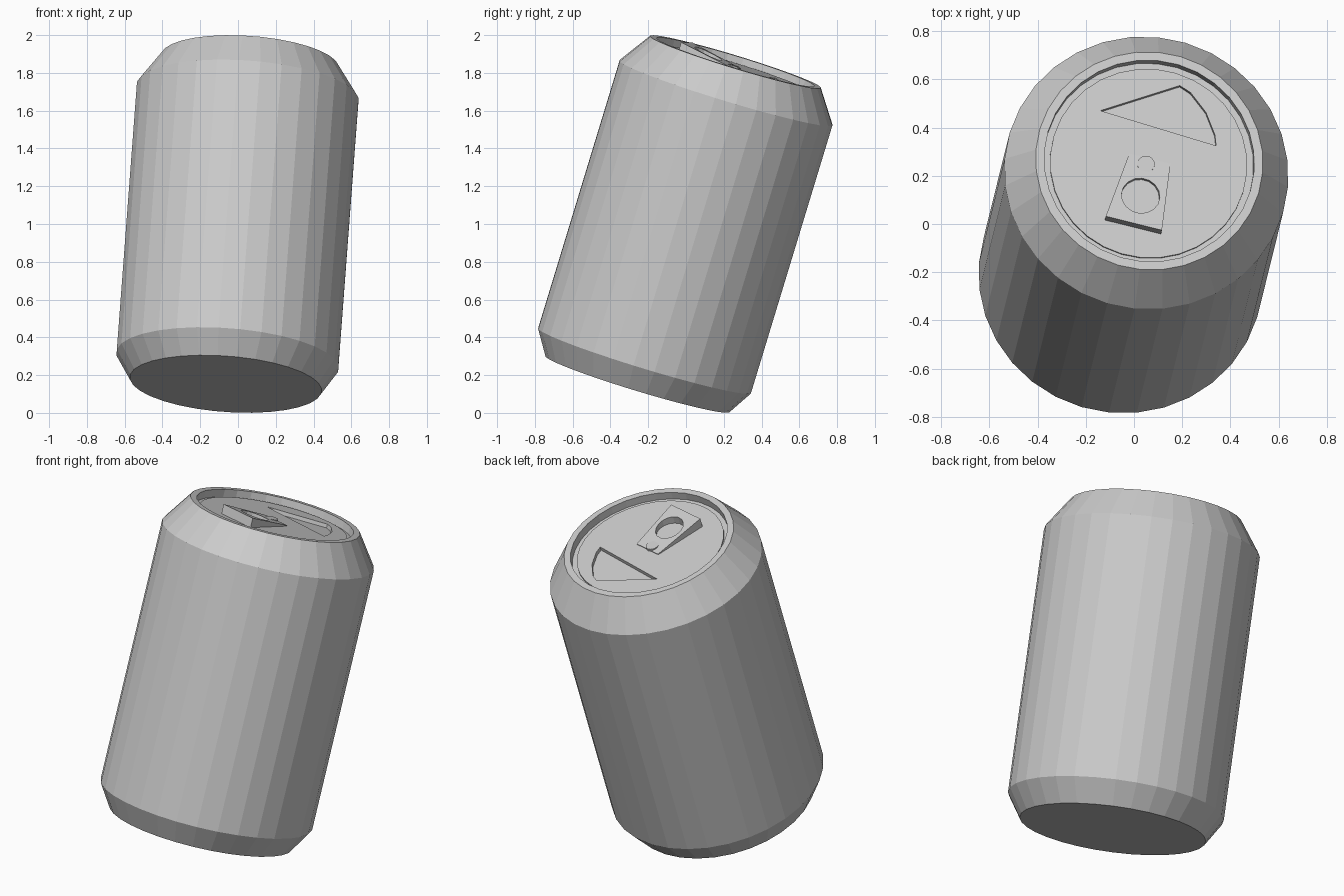
import bpy, bmesh, math
from mathutils import Matrix

cube = bpy.data.objects.get("Cube")
if cube:
    bpy.data.objects.remove(cube)

SIDES = 32
PHASE = math.radians(8.6)
FLOOR, PANEL = 1.742, 1.752

# Leaning frame shared by every part
LEAN = (Matrix.Translation((-0.065, -0.257, 0.153))
        @ Matrix.Rotation(math.radians(-13.9), 4, 'Z')
        @ Matrix.Rotation(math.radians(-17.4), 4, 'X'))

metal = bpy.data.materials.new("grey metal")
metal.use_nodes = True
GREY = (0.6, 0.6, 0.6, 1)
metal.diffuse_color = GREY
metal.node_tree.nodes["Principled BSDF"].inputs["Base Color"].default_value = GREY


def circle(radius, sides=SIDES, cx=0, cy=0, phase=PHASE):
    step = 2 * math.pi / sides
    return [(cx + radius * math.cos(i * step + phase),
             cy + radius * math.sin(i * step + phase)) for i in range(sides)]


def loft(name, rings):
    """Skin a stack of equal-length 3D rings and cap both ends."""
    bm = bmesh.new()
    loops = [[bm.verts.new(p) for p in ring] for ring in rings]
    n = len(loops[0])
    for low, high in zip(loops, loops[1:]):
        for i in range(n):
            j = (i + 1) % n
            bm.faces.new((low[i], low[j], high[j], high[i]))
    bm.faces.new(loops[0][::-1])
    bm.faces.new(loops[-1])
    bmesh.ops.recalc_face_normals(bm, faces=bm.faces)
    mesh = bpy.data.meshes.new(name)
    bm.to_mesh(mesh)
    bm.free()
    mesh.materials.append(metal)
    obj = bpy.data.objects.new(name, mesh)
    obj.matrix_world = LEAN
    bpy.context.collection.objects.link(obj)
    return obj


def prism(name, outline, z0, z1):
    return loft(name, [[(x, y, z) for x, y in outline] for z in (z0, z1)])


def cut(target, cutter):
    mod = target.modifiers.new("cut", 'BOOLEAN')
    mod.operation = 'DIFFERENCE'
    mod.solver = 'EXACT'
    mod.object = cutter
    cutter.hide_render = True
    cutter.hide_viewport = True


# Body: base, lower taper, wall, shoulder, rim and recessed floor
profile = [(0.51, 0), (0.591, 0.13), (0.591, 1.615), (0.473, 1.787),
           (0.437, 1.787), (0.437, FLOOR), (0.41, FLOOR), (0.41, 1.715)]
loft("can_body", [[(x, y, z) for x, y in circle(r)] for r, z in profile])

# Raised lid panel with the pressed-in mouth opening
lid = prism("lid_panel", circle(0.41), 1.715, PANEL)
mouth = [(-0.247, 0.172), (0.254, 0.145), (0.238, 0.19), (0.18, 0.275),
         (0.099, 0.342), (0.048, 0.361)]
cut(lid, prism("mouth_cutter", mouth, 1.73, 1.8))

# Pull tab: tapered wedge, lifted at the finger end, with a finger hole
NEAR, FAR, LIFT = -0.285, 0.02, 0.05
plan = [(-0.12, NEAR), (0.12, NEAR), (0.088, FAR), (-0.088, FAR)]
top = [(x, y, PANEL + 0.004 + LIFT * (FAR - y) / (FAR - NEAR)) for x, y in plan]
tab = loft("pull_tab", [[(x, y, PANEL) for x, y in plan], top])
cut(tab, prism("finger_hole_cutter", circle(0.08, 16, 0, -0.155), 1.7, 1.85))

# Rivet holding the tab
prism("rivet", circle(0.036, 16, -0.01, -0.01), PANEL, PANEL + 0.014)
